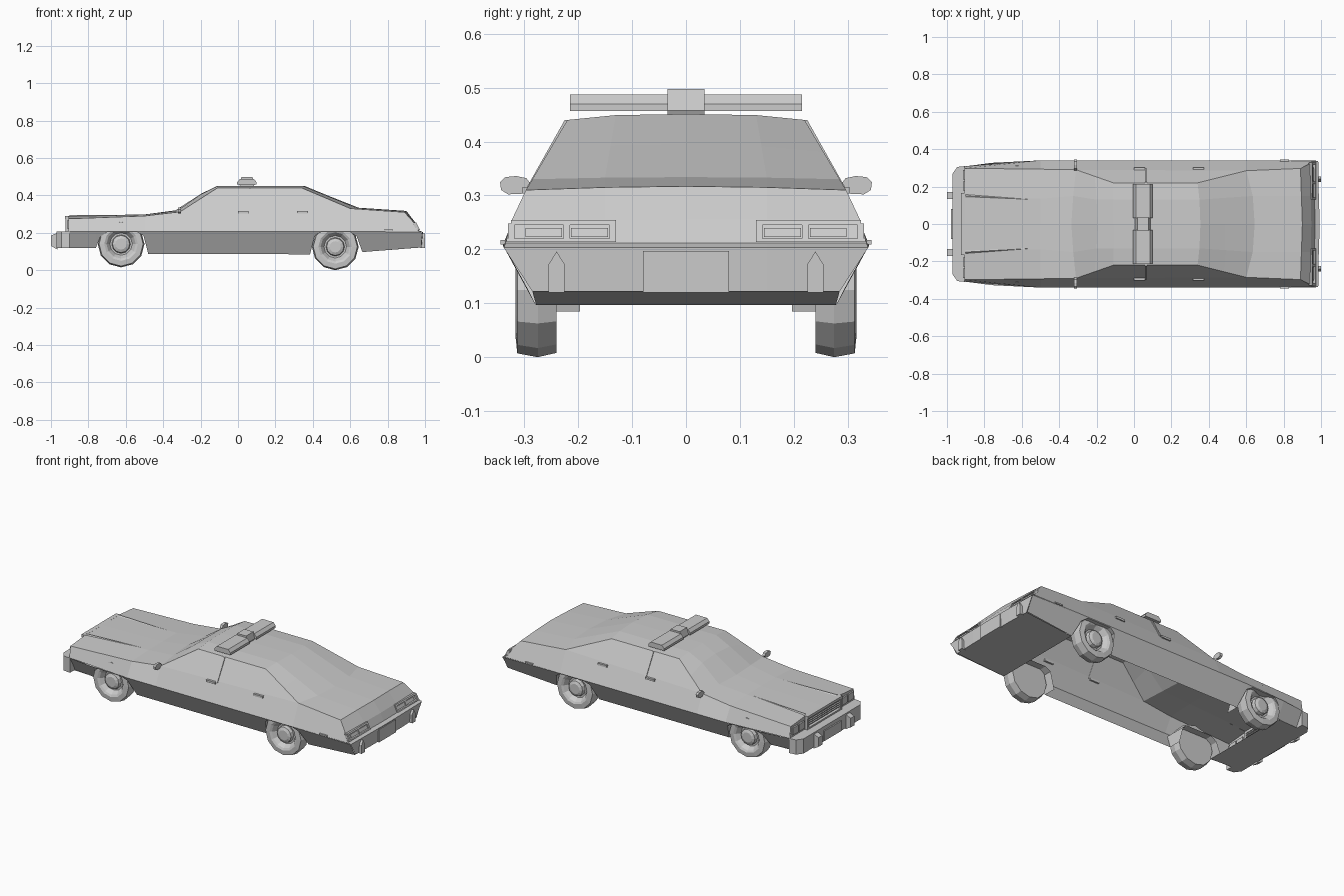
import bpy, bmesh, math


def make(name, verts, faces, mirror=True):
    me = bpy.data.meshes.new(name)
    me.from_pydata(verts, [], faces)
    bm = bmesh.new()
    bm.from_mesh(me)
    bmesh.ops.remove_doubles(bm, verts=bm.verts, dist=0.0005)
    bmesh.ops.recalc_face_normals(bm, faces=bm.faces)
    bm.to_mesh(me)
    bm.free()
    ob = bpy.data.objects.new(name, me)
    bpy.context.collection.objects.link(ob)
    if mirror:
        m = ob.modifiers.new("mirror", 'MIRROR')
        m.use_axis = (False, True, False)
    return ob


def loft(name, rows, mirror=True, closed=False, caps=False):
    n = len(rows[0])
    faces = []
    for r in range(len(rows) - 1):
        for c in range(n if closed else n - 1):
            d = (c + 1) % n
            faces.append((r * n + c, r * n + d, (r + 1) * n + d, (r + 1) * n + c))
    if caps:
        faces += [tuple(range(n)), tuple(range((len(rows) - 1) * n, len(rows) * n))]
    return make(name, [p for row in rows for p in row], faces, mirror)


def prism_y(name, prof, y0, y1, mirror=True):
    return loft(name, [[(x, y, z) for x, z in prof] for y in (y0, y1)], mirror, True, True)


def prism_x(name, prof, x0, x1, mirror=True):
    return loft(name, [[(x, y, z) for y, z in prof] for x in (x0, x1)], mirror, True, True)


def prism_z(name, prof, z0, z1, mirror=True):
    return loft(name, [[(x, y, z) for x, y in prof] for z in (z0, z1)], mirror, True, True)


def box(name, x0, x1, y0, y1, z0, z1, mirror=True):
    return prism_z(name, [(x0, y0), (x1, y0), (x1, y1), (x0, y1)], z0, z1, mirror)


# Upper skin: nose, hood, windshield, roof, rear window, trunk, tail
skin = [
    [(-.905, .305, .205), (-.905, .15, .205), (-.905, 0, .205)],
    [(-.905, .298, .275), (-.905, .15, .288), (-.905, 0, .289)],
    [(-.50, .293, .290), (-.50, .135, .297), (-.50, 0, .298)],
    [(-.31, .290, .312), (-.325, .15, .318), (-.335, 0, .320)],
    [(-.21, .255, .376), (-.20, .13, .405), (-.195, 0, .410)],
    [(-.11, .220, .440), (-.11, .13, .449), (-.11, 0, .451)],
    [(.34, .220, .440), (.35, .13, .449), (.355, 0, .451)],
    [(.48, .255, .381), (.49, .14, .392), (.49, 0, .395)],
    [(.60, .285, .330), (.635, .15, .333), (.645, 0, .334)],
    [(.89, .297, .310), (.895, .15, .315), (.90, 0, .317)],
    [(.94, .323, .255), (.945, .15, .255), (.948, 0, .255)],
    [(.962, .335, .212), (.965, .15, .212), (.968, 0, .212)],
    [(.985, .338, .203), (.988, .15, .203), (.99, 0, .203)],
    [(.980, .285, .122), (.985, .15, .122), (.985, 0, .122)],
    [(.665, .278, .097), (.665, .15, .097), (.665, 0, .097)],
]
loft("upper_body", skin)


# Side skin from the belt line down to the widest crease
def crease(x):
    pts = [(-.905, .308), (-.8, .325), (-.5, .34), (.93, .34), (.985, .338)]
    for (a, ya), (b, yb) in zip(pts, pts[1:]):
        if x <= b:
            return ya + (yb - ya) * (x - a) / (b - a)
    return pts[-1][1]


edge = [skin[i][0] for i in (1, 2, 3, 8)]
v = []
for p in edge:
    v += [p, (p[0], crease(p[0]), .208)]
n = len(v)
f = [(i, i + 1, i + 3, i + 2) for i in range(0, n - 2, 2)]
v += [skin[i][0] for i in (9, 10, 11, 12)]
f.append((n - 2, n, n + 1, n + 2, n + 3, n - 1))
make("side_panel", v, f)

# Side windows
make("side_window", [skin[i][0] for i in (3, 4, 5, 6, 7, 8)], [(0, 1, 2, 3, 4, 5)])

# Lower side with wheel arch openings
low = [(-.905, .12), (-.76, .12), (-.735, .18), (-.70, .204), (-.54, .204), (-.505, .185),
       (-.48, .087), (.385, .085), (.41, .185), (.445, .204), (.60, .204), (.635, .18),
       (.665, .097), (.982, .122)]


def low_y(x, z):
    return crease(x) - .06 * (.208 - z) / .11


loft("lower_side", [[(x, crease(x), .208) for x, z in low],
                    [(x, low_y(x, z), z) for x, z in low]])
for nm, arch in (("front", low[1:7]), ("rear", low[7:13])):
    loft(nm + "_wheel_arch", [[(x, low_y(x, z), z) for x, z in arch],
                              [(x, .197, z) for x, z in arch]])

# Front underside panel
make("front_underside", [(-.905, 0, .12), (-.905, .27, .12), (-.76, .275, .12), (-.76, 0, .12)],
     [(0, 1, 2, 3)])

# Front bumper with guards and plate
outline = [(-.97, -.27), (-.945, -.305), (-.90, -.31), (-.90, .31), (-.945, .305), (-.97, .27)]
prism_z("front_bumper", outline, .12, .208, False)
prism_y("front_bumper_guard", [(-.965, .11), (-1.0, .13), (-1.0, .185), (-.965, .2)], .135, .17)
box("front_plate", -.978, -.965, -.08, .08, .125, .185, False)

# Grille frame, slats and headlights
box("grille_top", -.925, -.90, -.165, .165, .274, .289, False)
box("grille_base", -.922, -.90, -.165, .165, .206, .217, False)
box("grille_side", -.922, -.90, .15, .165, .21, .285)
for i in range(4):
    z = .225 + i * .012
    box("grille_slat", -.915, -.90, -.15, .15, z, z + .005, False)
for y in (.178, .238):
    box("headlight", -.914, -.90, y, y + .05, .222, .265)

# Hood creases
for y in (.142,):
    make("hood_ridge", [(-.9, y, .289), (-.9, y + .008, .294), (-.9, y + .016, .287),
                        (-.54, y - .012, .297)], [(0, 1, 3), (1, 2, 3)])

# Rear bumper guards, plate and tail lights
prism_x("rear_bumper_guard", [(.225, .12), (.255, .12), (.255, .172), (.24, .196), (.225, .172)],
        .975, 1.0)
box("rear_plate", .975, .993, -.08, .08, .12, .197, False)
box("plate_foot", .975, .99, .062, .08, .12, .133)


def tail(y, z, out):
    return (.9425 + (.255 - z) * .5 + out, y, z)


def tail_bar(name, y0, y1, z0, z1, out):
    loft(name, [[tail(y0, z0, o), tail(y1, z0, o), tail(y1, z1, o), tail(y0, z1, o)]
                for o in (-.01, out)], True, True, True)


tail_bar("tail_light_top", .13, .325, .245, .254, .01)
tail_bar("tail_light_base", .13, .333, .214, .22, .01)
for y in (.13, .215, .318):
    tail_bar("tail_light_post", y, y + .012, .218, .248, .01)
for y in (.145, .23):
    tail_bar("tail_light_lens", y, y + .068, .223, .24, .005)

# Roof light bar
prism_y("light_bar", [(-.005, .457), (.1, .457), (.1, .47), (.085, .487), (.01, .487), (-.005, .47)],
        .033, .215)
prism_y("light_bar_centre", [(.012, .448), (.083, .448), (.088, .458), (.078, .497), (.018, .497),
                             (.006, .458)], -.034, .034, False)

# Door mirrors
prism_x("door_mirror", [(.286, .318), (.296, .332), (.315, .336), (.335, .334), (.345, .325),
                        (.343, .31), (.33, .302), (.305, .303)], -.322, -.306)

# Door pillar and handles
loft("door_pillar", [[(.058, .290, .312), (.07, .290, .312), (.07, .297, .312), (.058, .297, .312)],
                     [(.058, .218, .44), (.07, .218, .44), (.07, .225, .44), (.058, .225, .44)]],
     True, True, True)
for x in (.0, .315):
    box("door_handle", x, x + .06, .285, .303, .304, .316)
prism_y("side_marker", [(.78, .209), (.83, .209), (.83, .217), (.78, .217)], .33, .344)

# Wheels: lathed 12-sided tyre, rim and hub
prof = [(.001, .24), (.085, .24), (.117, .24), (.125, .275), (.118, .313), (.09, .316), (.078, .31),
        (.06, .285), (.05, .285), (.046, .305), (.03, .312), (.001, .312)]
for nm, cx, cz in (("front_wheel", -.625, .14), ("rear_wheel", .52, .125)):
    loft(nm, [[(cx + r * math.sin(k * math.pi / 6), y, cz - r * math.cos(k * math.pi / 6))
               for k in range(12)] for r, y in prof], True, True, True)
